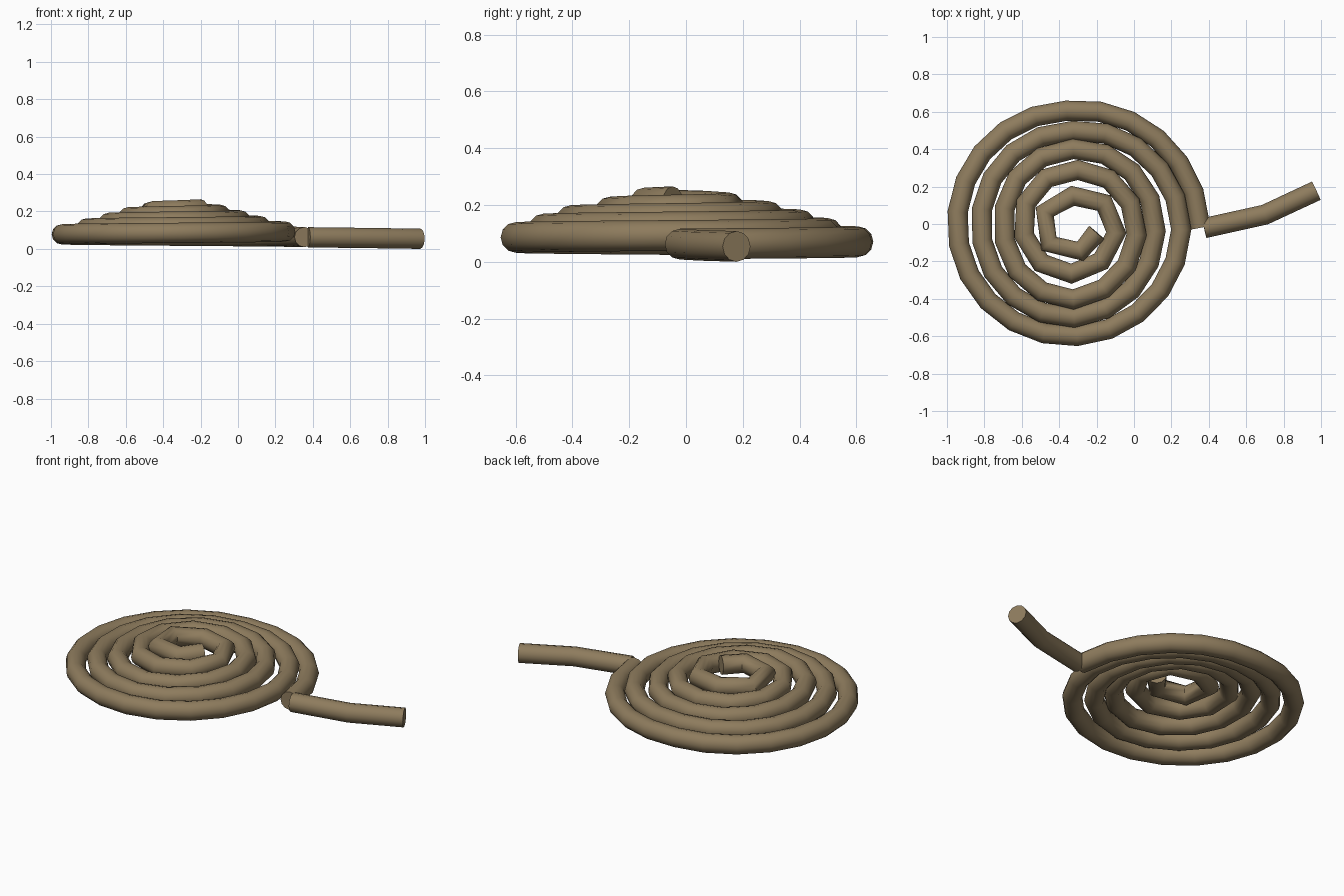
import bpy
import math
from mathutils import Vector

cube = bpy.data.objects.get("Cube")
if cube:
    bpy.data.objects.remove(cube, do_unlink=True)

RADIUS = 0.054      # rope thickness
STEP = 0.172        # length of each straight length of rope
CENTRE = Vector((-0.34, 0, 0))

rope = bpy.data.materials.new("rope_brown")
rope.use_nodes = True
colour = (0.27, 0.2, 0.11, 1)
rope.diffuse_color = colour
bsdf = rope.node_tree.nodes["Principled BSDF"]
bsdf.inputs["Base Color"].default_value = colour
bsdf.inputs["Roughness"].default_value = 0.9


def tube(name, points):
    """Sweep a round section along a polyline and close its ends."""
    curve = bpy.data.curves.new(name, "CURVE")
    curve.dimensions = "3D"
    curve.twist_mode = "Z_UP"
    curve.bevel_depth = RADIUS
    curve.bevel_resolution = 4
    curve.use_fill_caps = True
    spline = curve.splines.new("POLY")
    spline.points.add(len(points) - 1)
    for p, co in zip(spline.points, points):
        p.co = (*co, 1)
    curve.materials.append(rope)
    obj = bpy.data.objects.new(name, curve)
    bpy.context.collection.objects.link(obj)
    bpy.ops.object.select_all(action="DESELECT")
    obj.select_set(True)
    bpy.context.view_layer.objects.active = obj
    bpy.ops.object.convert(target="MESH")
    bpy.ops.object.shade_smooth_by_angle(angle=math.radians(60))


# Coil radius at every quarter turn, from the outer end to the inner end
QUARTERS = [0.695, 0.606, 0.606, 0.6,
            0.593, 0.496, 0.477, 0.502,
            0.455, 0.4, 0.354, 0.405,
            0.353, 0.286, 0.253, 0.266,
            0.248, 0.146, 0.154, 0.158, 0.145]
TURNS = 4.95


def coil_point(turn):
    q = min(int(turn * 4), len(QUARTERS) - 2)
    f = turn * 4 - q
    r = QUARTERS[q] * (1 - f) + QUARTERS[q + 1] * f
    a = turn * math.tau
    return CENTRE + Vector((r * math.cos(a), r * math.sin(a), 0.063 + 0.03 * turn))


# Walk the spiral, dropping a point after each step
points = [coil_point(0)]
for i in range(1, 5000):
    p = coil_point(TURNS * i / 5000)
    if (p - points[-1]).length >= STEP:
        points.append(p)
end = coil_point(TURNS)
if (end - points[-1]).length < STEP / 2:
    points.pop()
points.append(end)
points[0].y = -0.02
tube("rope_coil", points)

# Loose end leading away from the coil
tube("rope_tail", [Vector((0.375, -0.022, 0.062)),
                   Vector((0.70, 0.05, 0.058)),
                   Vector((0.975, 0.178, 0.054))])
